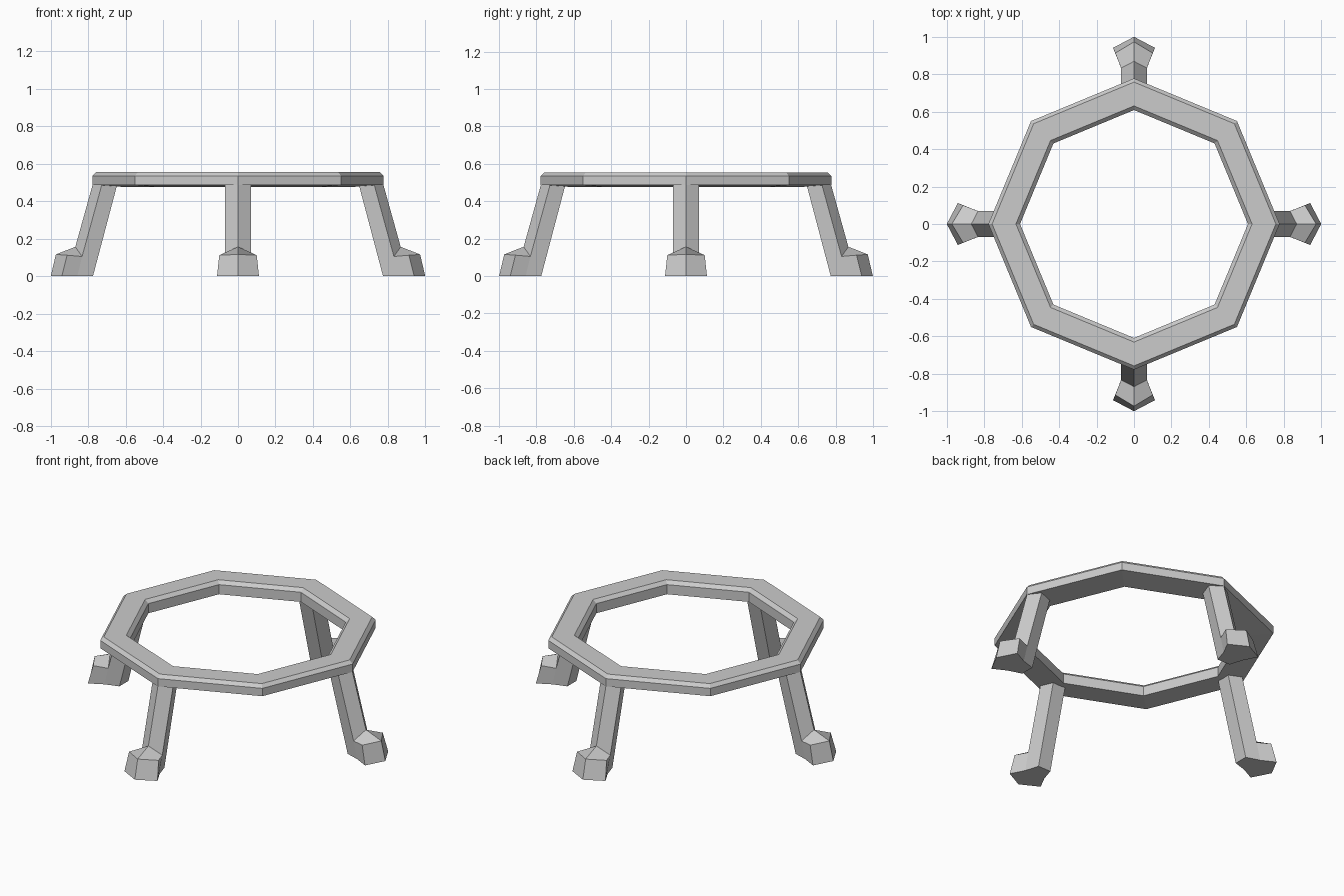
import bpy, bmesh
from math import pi
from mathutils import Matrix

if "Cube" in bpy.data.objects:
    bpy.data.objects.remove(bpy.data.objects["Cube"])


def make_object(name, bm):
    bmesh.ops.remove_doubles(bm, verts=bm.verts, dist=0.0005)
    bmesh.ops.recalc_face_normals(bm, faces=bm.faces)
    mesh = bpy.data.meshes.new(name)
    bm.to_mesh(mesh)
    bm.free()
    obj = bpy.data.objects.new(name, mesh)
    bpy.context.collection.objects.link(obj)
    return obj


# Octagonal top ring: bevelled profile (radius, z) spun in eight steps
profile = [(0.777, 0.487), (0.777, 0.535), (0.757, 0.555),
           (0.63, 0.555), (0.608, 0.535), (0.608, 0.476)]
bm = bmesh.new()
verts = [bm.verts.new((r, 0, z)) for r, z in profile]
edges = [bm.edges.new((verts[i], verts[(i + 1) % len(verts)])) for i in range(len(verts))]
bmesh.ops.spin(bm, geom=verts + edges, cent=(0, 0, 0), axis=(0, 0, 1),
               angle=2 * pi, steps=8, use_merge=False)
make_object("top_ring", bm)

# Half of a splayed five-sided leg with its flared toe
points = {
    "top_mid": (0.645, 0, 0.487), "top_in": (0.645, 0.043, 0.487),
    "top_side": (0.727, 0.069, 0.487), "top_out": (0.776, 0, 0.487),
    "knee": (0.868, 0, 0.157), "ankle": (0.832, 0.069, 0.105),
    "heel_mid": (0.774, 0, 0), "heel": (0.774, 0.043, 0),
    "arch": (0.857, 0.069, 0), "corner": (0.94, 0.112, 0), "tip": (0.999, 0, 0),
    "corner_top": (0.912, 0.1, 0.112), "tip_top": (0.972, 0, 0.116),
}
faces = [
    "top_mid top_in top_side top_out",
    "top_out top_side ankle knee",
    "top_side top_in heel arch ankle",
    "top_in top_mid heel_mid heel",
    "knee ankle corner_top tip_top",
    "ankle arch corner corner_top",
    "corner_top corner tip tip_top",
    "heel_mid tip corner arch heel",
]


def make_leg(name, angle):
    bm = bmesh.new()
    for side in (1, -1):
        v = {k: bm.verts.new((x, y * side, z)) for k, (x, y, z) in points.items()}
        for face in faces:
            bm.faces.new([v[k] for k in face.split()])
    bmesh.ops.transform(bm, matrix=Matrix.Rotation(angle, 4, 'Z'), verts=bm.verts)
    make_object(name, bm)


# Four legs, one under every second ring corner
for i, name in enumerate(("right_leg", "back_leg", "left_leg", "front_leg")):
    make_leg(name, i * pi / 2)
